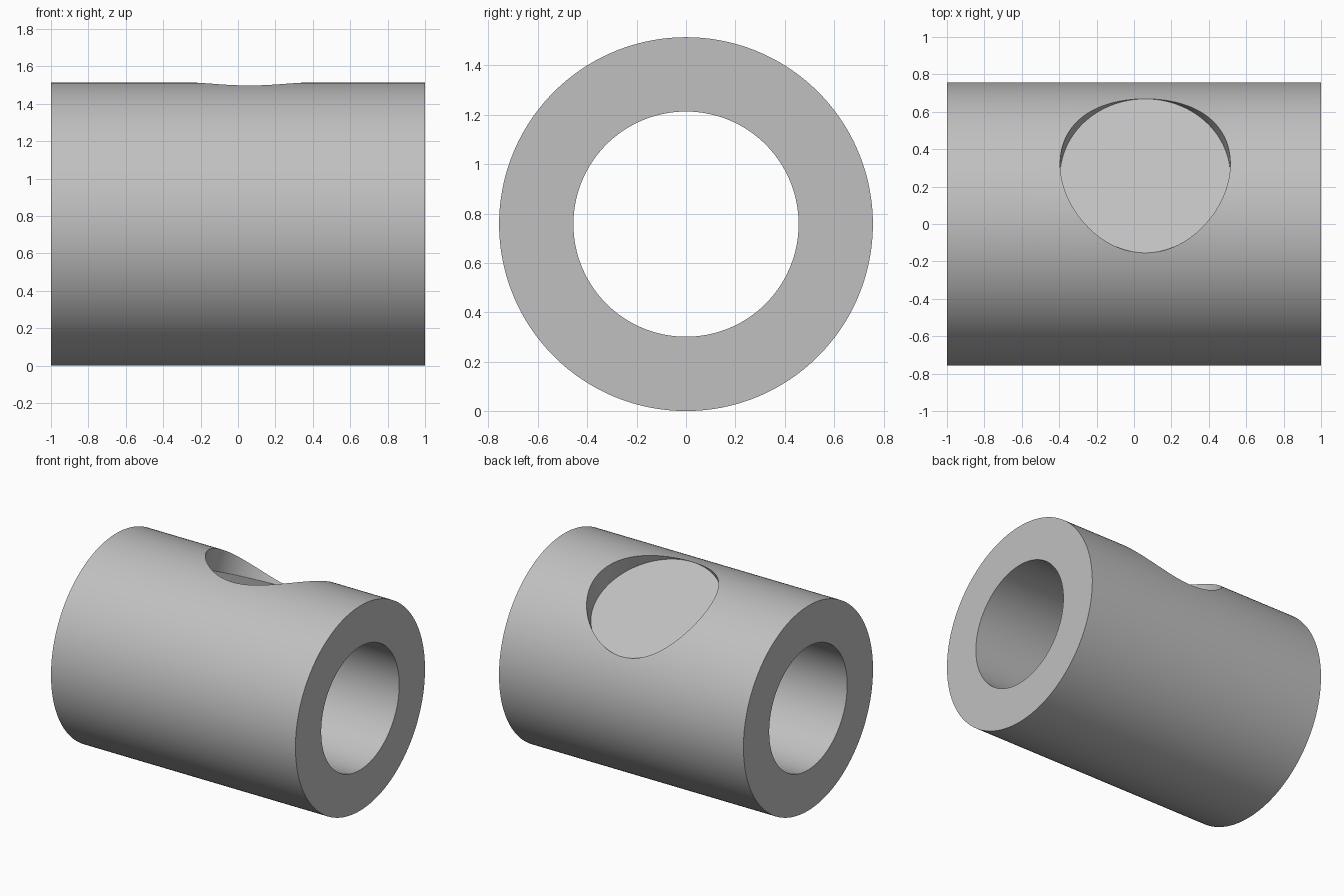
import bpy
import math
from mathutils import Matrix, Vector

OUTER, INNER, LENGTH = 0.757, 0.456, 2.0
POCKET_RADIUS, POCKET_X, TILT = 0.455, 0.06, math.radians(25.2)
FLOOR = (OUTER + INNER) / 2 - 0.003   # pocket floor, measured from the bore axis
CENTRE = Vector((0, 0, OUTER))

cube = bpy.data.objects.get("Cube")
if cube:
    bpy.data.objects.remove(cube, do_unlink=True)

grey = bpy.data.materials.new("plain grey")
grey.use_nodes = True
colour = (0.53, 0.53, 0.53, 1)
grey.diffuse_color = colour
grey.node_tree.nodes["Principled BSDF"].inputs["Base Color"].default_value = colour


def cylinder(name, radius, depth, location, rotation, sides=192):
    bpy.ops.mesh.primitive_cylinder_add(vertices=sides, radius=radius, depth=depth,
                                        location=location, rotation=rotation)
    obj = bpy.context.object
    obj.name = name
    obj.data.materials.append(grey)
    return obj


def cut(target, cutter):
    mod = target.modifiers.new(cutter.name, "BOOLEAN")
    mod.operation = "DIFFERENCE"
    mod.solver = "EXACT"
    mod.object = cutter
    bpy.context.view_layer.objects.active = target
    bpy.ops.object.modifier_apply(modifier=mod.name)
    bpy.data.objects.remove(cutter, do_unlink=True)


# Thick tube lying along x
along_x = (0, math.pi / 2, 0)
tube = cylinder("tube_body", OUTER, LENGTH, CENTRE, along_x)
cut(tube, cylinder("bore", INNER, LENGTH + 0.4, CENTRE, along_x))

# Shallow round pocket with a flat floor, leaning towards the back
depth = 0.5
axis = Matrix.Rotation(-TILT, 3, "X") @ Vector((0, 0, 1))
middle = CENTRE + Vector((POCKET_X, 0, 0)) + axis * (FLOOR + depth / 2)
cut(tube, cylinder("pocket", POCKET_RADIUS, depth, middle, (-TILT, 0, 0)))

# Smooth round walls, crisp rims
bpy.ops.object.select_all(action="DESELECT")
tube.select_set(True)
bpy.context.view_layer.objects.active = tube
bpy.ops.object.shade_smooth_by_angle(angle=math.radians(12))
